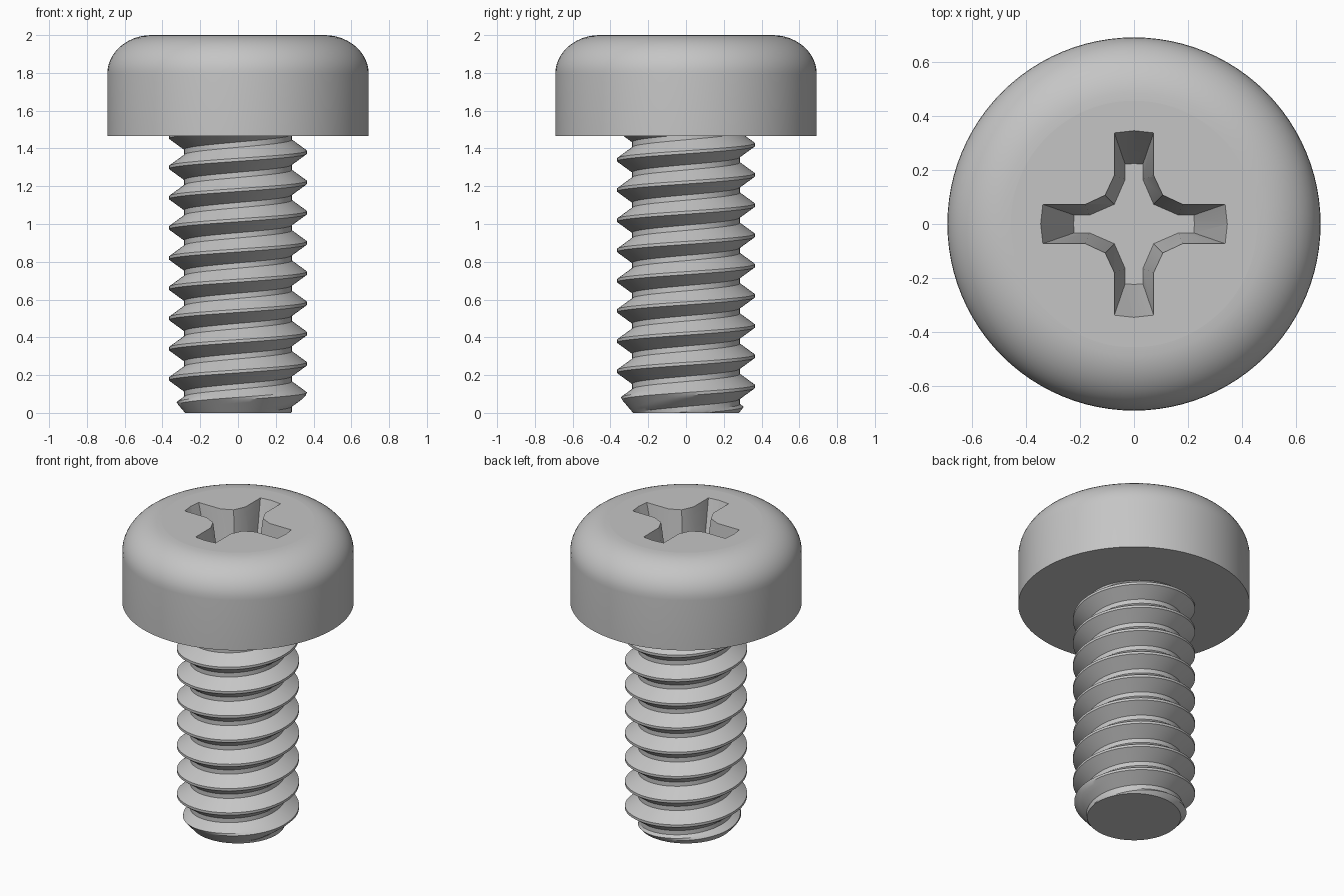
import bpy, bmesh, math

if "Cube" in bpy.data.objects:
    bpy.data.objects.remove(bpy.data.objects["Cube"], do_unlink=True)

steel = bpy.data.materials.new("plain_grey_steel")
steel.use_nodes = True
GREY = (0.56, 0.56, 0.56, 1)
steel.diffuse_color = GREY
steel.node_tree.nodes["Principled BSDF"].inputs["Base Color"].default_value = GREY


def make_object(name, bm):
    bmesh.ops.recalc_face_normals(bm, faces=bm.faces[:])
    mesh = bpy.data.meshes.new(name)
    bm.to_mesh(mesh)
    bm.free()
    mesh.materials.append(steel)
    obj = bpy.data.objects.new(name, mesh)
    bpy.context.scene.collection.objects.link(obj)
    return obj


def activate(obj):
    for other in bpy.context.selected_objects:
        other.select_set(False)
    obj.select_set(True)
    bpy.context.view_layer.objects.active = obj


def smooth(obj):
    activate(obj)
    bpy.ops.object.shade_smooth_by_angle(angle=math.radians(28))
    # Keep level faces truly flat
    for poly in obj.data.polygons:
        if abs(poly.normal.z) > 0.9995:
            poly.use_smooth = False


def loft(bm, rings):
    """Join closed rings of points and cap both ends."""
    loops = [[bm.verts.new(p) for p in ring] for ring in rings]
    count = len(loops[0])
    for low, high in zip(loops, loops[1:]):
        for i in range(count):
            k = (i + 1) % count
            bm.faces.new((low[i], low[k], high[k], high[i]))
    bm.faces.new(loops[0][::-1])
    bm.faces.new(loops[-1])


def circle(radius, z, count=96):
    return [(radius * math.cos(math.tau * i / count),
             radius * math.sin(math.tau * i / count), z) for i in range(count)]


# Pan head: straight wall, rounded shoulder, flat top
HEAD_R, HEAD_LOW, SHOULDER, TOP = 0.692, 1.465, 1.795, 2.0
ROUND = 0.235
rings = [circle(HEAD_R, HEAD_LOW)]
for i in range(13):
    a = math.pi / 2 * i / 12
    rings.append(circle(HEAD_R - ROUND + ROUND * math.cos(a),
                        SHOULDER + (TOP - SHOULDER) * math.sin(a)))
bm = bmesh.new()
loft(bm, rings)
head = make_object("head", bm)

# Tapered cross recess cut into the head
DEPTH, EXTRA = 0.38, 0.02
top_arm = [(0.107, -0.107), (0.18, -0.073), (0.338, -0.073),
           (0.346, 0), (0.338, 0.073), (0.18, 0.073)]
floor_arm = [(0.073, -0.073), (0.165, -0.033), (0.222, -0.033),
             (0.224, 0), (0.222, 0.033), (0.165, 0.033)]


def cross(t):
    """Cross outline at a fraction t of the way from floor to top."""
    ring = []
    for quarter in range(4):
        c, s = ((1, 0), (0, 1), (-1, 0), (0, -1))[quarter]
        for (fx, fy), (tx, ty) in zip(floor_arm, top_arm):
            x, y = fx + (tx - fx) * t, fy + (ty - fy) * t
            ring.append((x * c - y * s, x * s + y * c, TOP - DEPTH + DEPTH * t))
    return ring


bm = bmesh.new()
loft(bm, [cross(0), cross(1 + EXTRA / DEPTH)])
cutter = make_object("recess_cutter", bm)
cutter.hide_render = True
cut = head.modifiers.new("recess", "BOOLEAN")
cut.operation = "DIFFERENCE"
cut.solver = "EXACT"
cut.object = cutter
activate(head)
bpy.ops.object.modifier_apply(modifier=cut.name)
bpy.data.objects.remove(cutter, do_unlink=True)
smooth(head)

# Threaded shank: one helical thread profile swept upward, chamfered at the tip
PITCH, CREST, ROOT = 0.16, 0.365, 0.285
CREST_HALF, ROOT_HALF = 0.008, 0.014
FLANK = PITCH / 2 - CREST_HALF - ROOT_HALF
START, SHANK_TOP, STEPS, TURNS = 0.10, 1.49, 64, 12


def thread_radius(turn, z):
    u = (z - START - PITCH * turn) % PITCH
    d = min(u, PITCH - u)
    t = min(max((d - CREST_HALF) / FLANK, 0), 1)
    return min(CREST - (CREST - ROOT) * t, 0.28 + 0.85 * z)


rise = [CREST_HALF + FLANK * k / 4 for k in range(5)]
profile = rise + [PITCH - u for u in reversed(rise)] + [PITCH + CREST_HALF]

bm = bmesh.new()
previous = None
for j in range(STEPS * TURNS + 1):
    turn = j / STEPS
    a = math.tau * (j % STEPS) / STEPS
    column = []
    for u in profile:
        z = START + u + PITCH * (turn - 2)
        z = min(max(z, 0), SHANK_TOP)
        r = thread_radius(turn, z)
        column.append(bm.verts.new((r * math.cos(a), r * math.sin(a), z)))
    if previous:
        for i in range(len(profile) - 1):
            bm.faces.new((previous[i], column[i], column[i + 1], previous[i + 1]))
    previous = column
bmesh.ops.remove_doubles(bm, verts=bm.verts[:], dist=0.0001)

# Drop leftovers lying in the end planes, then cap both ends
flat = [f for f in bm.faces
        if all(v.co.z < 1e-5 for v in f.verts)
        or all(v.co.z > SHANK_TOP - 1e-5 for v in f.verts)]
bmesh.ops.delete(bm, geom=flat, context="FACES")
loose = [e for e in bm.edges if not e.link_faces]
bmesh.ops.delete(bm, geom=loose, context="EDGES")
border = [e for e in bm.edges if e.is_boundary]
bmesh.ops.holes_fill(bm, edges=border, sides=0)
shank = make_object("threaded_shank", bm)
smooth(shank)
